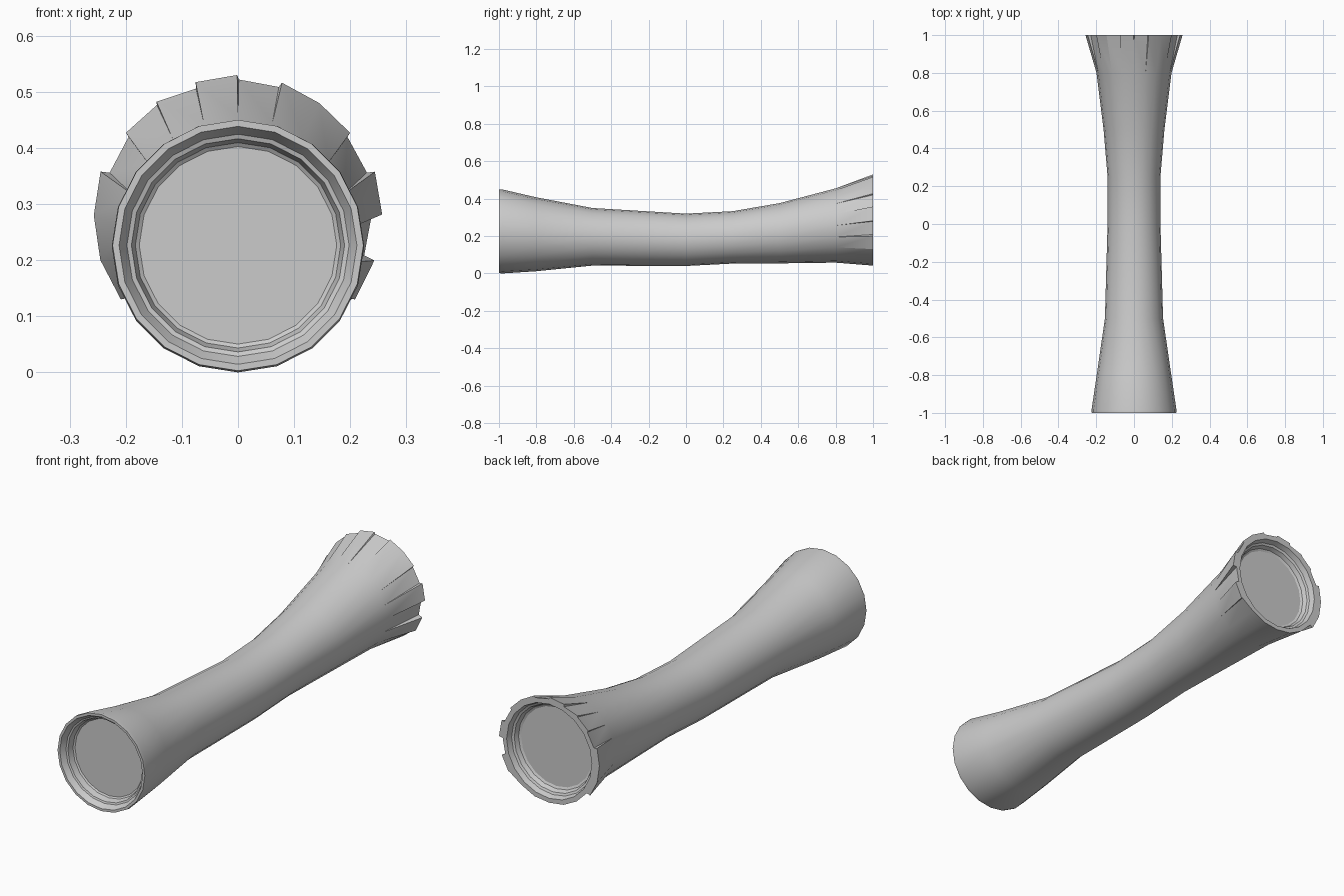
import bpy, bmesh, math

if "Cube" in bpy.data.objects:
    bpy.data.objects.remove(bpy.data.objects["Cube"])

N = 20
# body stations: y, bottom z, top z
STATIONS = [(-1.0, 0.003, 0.45), (-0.985, 0.0, 0.45), (-0.8, 0.012, 0.407), (-0.5, 0.042, 0.35),
            (0.0, 0.04, 0.32), (0.25, 0.053, 0.333), (0.5, 0.054, 0.376), (0.8, 0.058, 0.455)]
# split flared end: radius just before / just after each slit, counter-clockwise
SPLITS = [(.238, .257), (.256, .242), (.240, .248), (.247, .247), (.249, .240),
          (.242, .250), (.249, .238), (.249, .244), (.248, .240), (.241, .257),
          (.257, .257), (.258, .258), (.257, .240), (.240, .240), (.240, .240),
          (.238, .238), (.240, .240), (.240, .240), (.252, .257), (.256, .236)]
END_Z = 0.28

bm = bmesh.new()


def point(k, r, y, zc, shift=0.0):
    a = math.tau * k / N + shift
    return bm.verts.new((r * math.cos(a), y, zc + r * math.sin(a)))


def ring(r, y, zc):
    return [point(k, r, y, zc) for k in range(N)]


def bridge(a, b):
    for k in range(N):
        j = (k + 1) % N
        bm.faces.new((a[k], a[j], b[j], b[k]))


def stepped_cap(start, steps, zc):
    # nested rings leading down to a recessed disc
    prev = start
    for r, y in steps:
        cur = ring(r, y, zc)
        bridge(prev, cur)
        prev = cur
    bm.faces.new(prev)


# waisted tube
rings = [ring((t - b) / 2, y, (t + b) / 2) for y, b, t in STATIONS]
for a, b in zip(rings, rings[1:]):
    bridge(a, b)

# recessed front end
stepped_cap(rings[0], [(.212, -1), (.198, -.975), (.190, -.972), (.183, -.945), (.176, -.94)], .2265)

# flared, slit back end
neck = rings[-1]
lip = ring(0.218, 1.0, END_Z)
before, after = [], []
for k, (p, q) in enumerate(SPLITS):
    if abs(p - q) < 0.001:
        v = point(k, p, 1.0, END_Z)
        before.append(v)
        after.append(v)
    else:
        before.append(point(k, p, 1.0, END_Z, -0.006))
        after.append(point(k, q, 1.0, END_Z, 0.006))
for k in range(N):
    j = (k + 1) % N
    bm.faces.new((neck[k], neck[j], before[j], after[k]))
    bm.faces.new((after[k], before[j], lip[j], lip[k]))
    if before[k] is not after[k]:
        bm.faces.new((neck[k], after[k], before[k]))
        bm.faces.new((lip[k], before[k], after[k]))

# recessed back end
stepped_cap(lip, [(.210, .975), (.200, .97), (.192, .95), (.182, .945)], END_Z)

bmesh.ops.recalc_face_normals(bm, faces=bm.faces)
mesh = bpy.data.meshes.new("flared_tube")
bm.to_mesh(mesh)
bm.free()
obj = bpy.data.objects.new("flared_tube", mesh)
bpy.context.collection.objects.link(obj)
bpy.context.view_layer.objects.active = obj
obj.select_set(True)
bpy.ops.object.shade_smooth_by_angle(angle=math.radians(25))
